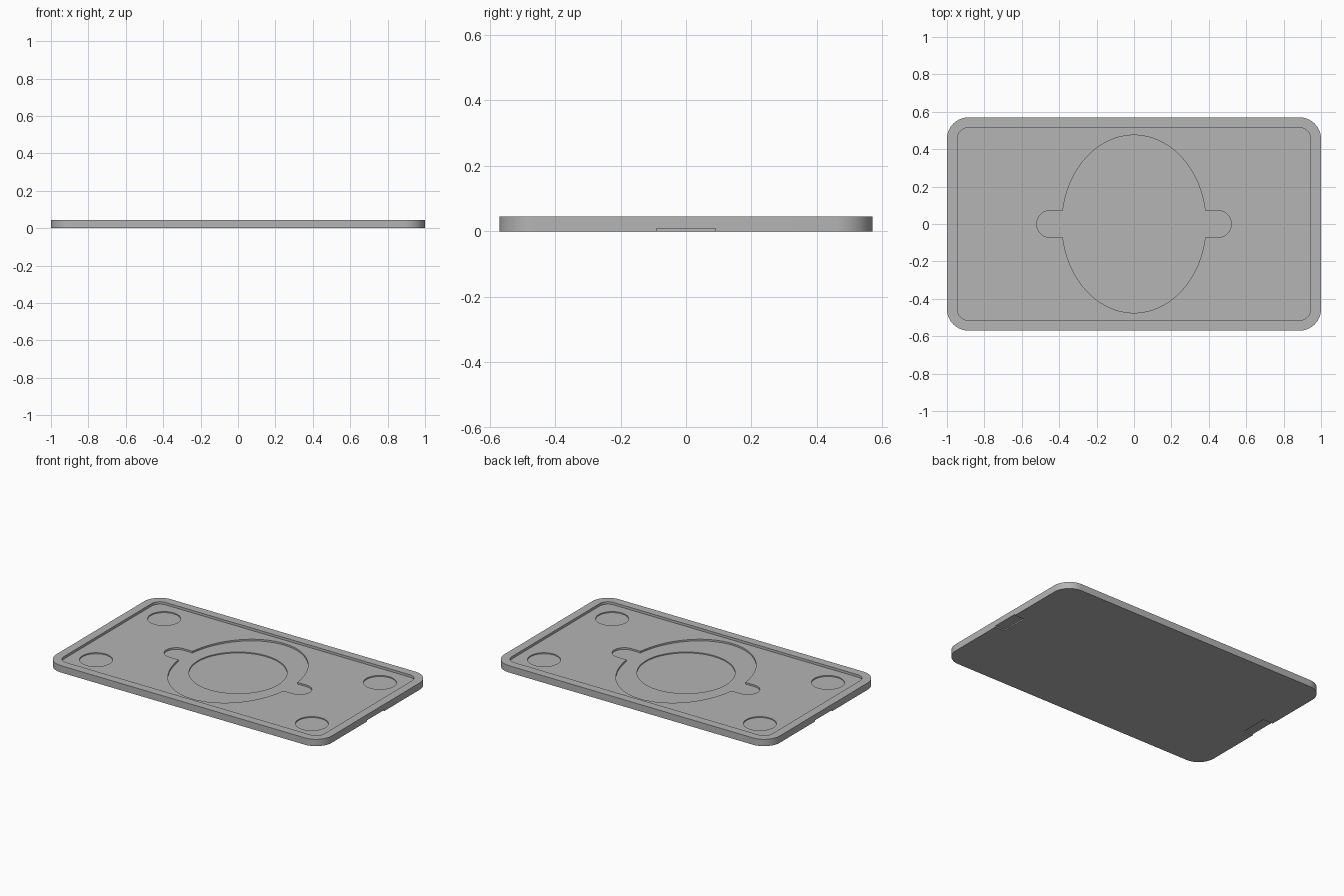
import bpy, bmesh, math

if "Cube" in bpy.data.objects:
    bpy.data.objects.remove(bpy.data.objects["Cube"])

metal = bpy.data.materials.new("mid grey")
metal.diffuse_color = (0.46, 0.46, 0.46, 1)
metal.use_nodes = True
metal.node_tree.nodes["Principled BSDF"].inputs["Base Color"].default_value = metal.diffuse_color


def arc(cx, cy, rx, ry, a0, a1, n):
    """Points on an elliptical arc, angles in radians."""
    return [(cx + rx * math.cos(a0 + (a1 - a0) * i / n),
             cy + ry * math.sin(a0 + (a1 - a0) * i / n)) for i in range(n + 1)]


def rounded_rect(hx, hy, r, n=16):
    pts = []
    for k, (sx, sy) in enumerate([(1, 1), (-1, 1), (-1, -1), (1, -1)]):
        a = k * math.pi / 2
        pts += arc(sx * (hx - r), sy * (hy - r), r, r, a, a + math.pi / 2, n)
    return pts


def circle(cx, cy, r, n=64):
    return arc(cx, cy, r, r, 0, 2 * math.pi, n)[:-1]


def oval_with_tabs(a, b, tab_end, tab_r):
    """Oval outline with a round-ended finger tab on the left and right."""
    t = math.asin(tab_r / b)
    half = math.pi / 2
    c = tab_end - tab_r
    return (arc(c, 0, tab_r, tab_r, -half, half, 24)
            + arc(0, 0, a, b, t, math.pi - t, 64)
            + arc(-c, 0, tab_r, tab_r, half, 3 * half, 24)
            + arc(0, 0, a, b, math.pi + t, 2 * math.pi - t, 64))


def prism(name, pts, z0, z1):
    bm = bmesh.new()
    face = bm.faces.new([bm.verts.new((x, y, z0)) for x, y in pts])
    top = bmesh.ops.extrude_face_region(bm, geom=[face])["geom"]
    for v in top:
        if isinstance(v, bmesh.types.BMVert):
            v.co.z = z1
    bmesh.ops.recalc_face_normals(bm, faces=bm.faces[:])
    me = bpy.data.meshes.new(name)
    bm.to_mesh(me)
    bm.free()
    me.materials.append(metal)
    ob = bpy.data.objects.new(name, me)
    bpy.context.collection.objects.link(ob)
    return ob


# Main plate
plate = prism("tray_plate", rounded_rect(1.0, 0.57, 0.115), 0, 0.045)

# Pockets: main recess, tabbed oval, round centre seat, four round pads
cutters = [
    prism("main_recess_cutter", rounded_rect(0.945, 0.515, 0.06), 0.029, 0.1),
    prism("oval_cutter", oval_with_tabs(0.385, 0.475, 0.52, 0.072), 0.018, 0.1),
    prism("centre_seat_cutter", circle(0, 0, 0.292, 96), 0.011, 0.1),
]
for sx in (-1, 1):
    for sy in (-1, 1):
        cutters.append(prism("pad_cutter", circle(sx * 0.783, sy * 0.353, 0.098), 0.022, 0.1))
    # Shallow pry notch under each short end
    x0, x1 = sorted((sx * 0.93, sx * 1.1))
    cutters.append(prism("pry_notch_cutter",
                         [(x0, -0.09), (x1, -0.09), (x1, 0.09), (x0, 0.09)], -0.05, 0.008))

# Cut everything, then discard the cutters
for c in cutters:
    m = plate.modifiers.new("cut", 'BOOLEAN')
    m.operation = 'DIFFERENCE'
    m.solver = 'EXACT'
    m.object = c
    c.hide_render = True
bpy.context.view_layer.update()
result = bpy.data.meshes.new_from_object(
    plate.evaluated_get(bpy.context.evaluated_depsgraph_get()))
plate.modifiers.clear()
plate.data = result
for c in cutters:
    bpy.data.objects.remove(c)

# Single colour, smooth round walls with sharp rims
result.materials.clear()
result.materials.append(metal)
for p in result.polygons:
    p.material_index = 0
bpy.context.view_layer.objects.active = plate
plate.select_set(True)
bpy.ops.object.shade_smooth_by_angle(angle=math.radians(30))
